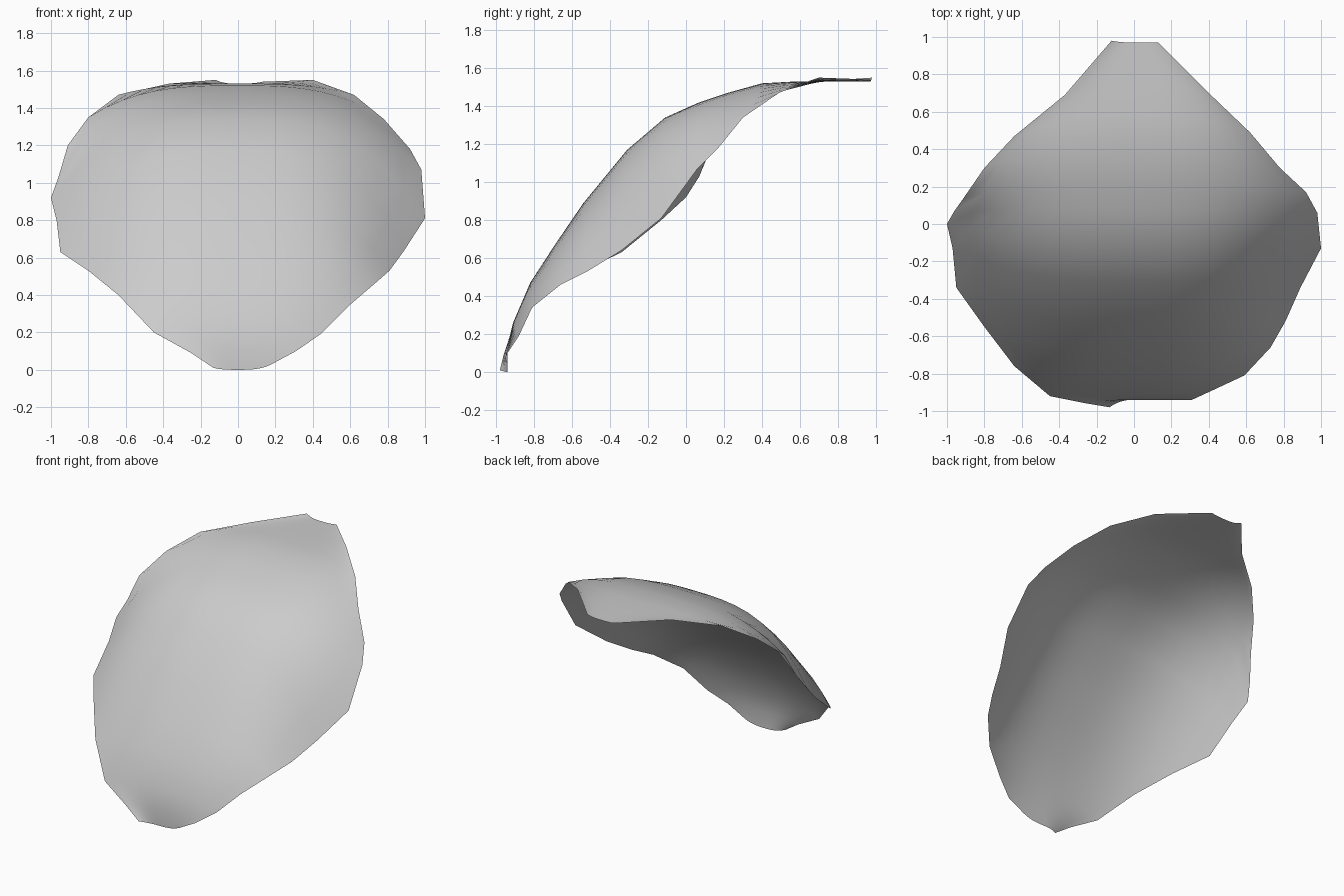
import bpy, bmesh

# Each row: left rim (x, y, z), midline (y, z), right rim (x, y, z)
ROWS = [
    (-0.13, -0.98, 0.01, -0.94, 0.00, 0.18, -0.94, 0.03),
    (-0.25, -0.96, 0.09, -0.94, 0.12, 0.31, -0.94, 0.10),
    (-0.45, -0.92, 0.20, -0.91, 0.26, 0.44, -0.88, 0.19),
    (-0.64, -0.76, 0.40, -0.82, 0.47, 0.59, -0.81, 0.34),
    (-0.80, -0.55, 0.53, -0.69, 0.67, 0.73, -0.66, 0.46),
    (-0.95, -0.34, 0.63, -0.54, 0.89, 0.81, -0.52, 0.53),
    (-0.97, -0.13, 0.80, -0.31, 1.17, 0.89, -0.34, 0.64),
    (-1.00, 0.00, 0.92, -0.11, 1.34, 1.00, -0.13, 0.81),
    (-0.96, 0.07, 1.03, 0.07, 1.42, 0.98, 0.06, 1.07),
    (-0.91, 0.14, 1.20, 0.22, 1.47, 0.92, 0.17, 1.18),
    (-0.80, 0.30, 1.35, 0.40, 1.52, 0.78, 0.30, 1.34),
    (-0.64, 0.47, 1.47, 0.58, 1.53, 0.62, 0.49, 1.47),
    (-0.37, 0.69, 1.53, 0.76, 1.53, 0.40, 0.70, 1.55),
    (-0.12, 0.98, 1.55, 0.97, 1.53, 0.13, 0.97, 1.54),
]
HALF = 9  # columns on each side of the midline


def across(row, t):
    """Point on a row: t = -1 left rim, 0 midline, 1 right rim."""
    ex, ey, ez = row[:3] if t < 0 else row[5:]
    cy, cz = row[3:5]
    a = abs(t)
    return ex * a, cy + (ey - cy) * a ** 2.4, cz + (ez - cz) * a ** 3


# Cupped petal, a single thin sheet that is flat in the middle and curls at the rim
bm = bmesh.new()
grid = [[bm.verts.new(across(r, i / HALF)) for i in range(-HALF, HALF + 1)]
        for r in ROWS]
for lo, hi in zip(grid, grid[1:]):
    for i in range(2 * HALF):
        bm.faces.new((lo[i], lo[i + 1], hi[i + 1], hi[i]))
mesh = bpy.data.meshes.new("petal")
bm.to_mesh(mesh)
bm.free()
petal = bpy.data.objects.new("petal", mesh)
bpy.context.collection.objects.link(petal)

bpy.context.view_layer.objects.active = petal
petal.select_set(True)
bpy.ops.object.shade_smooth_by_angle(angle=0.9)
